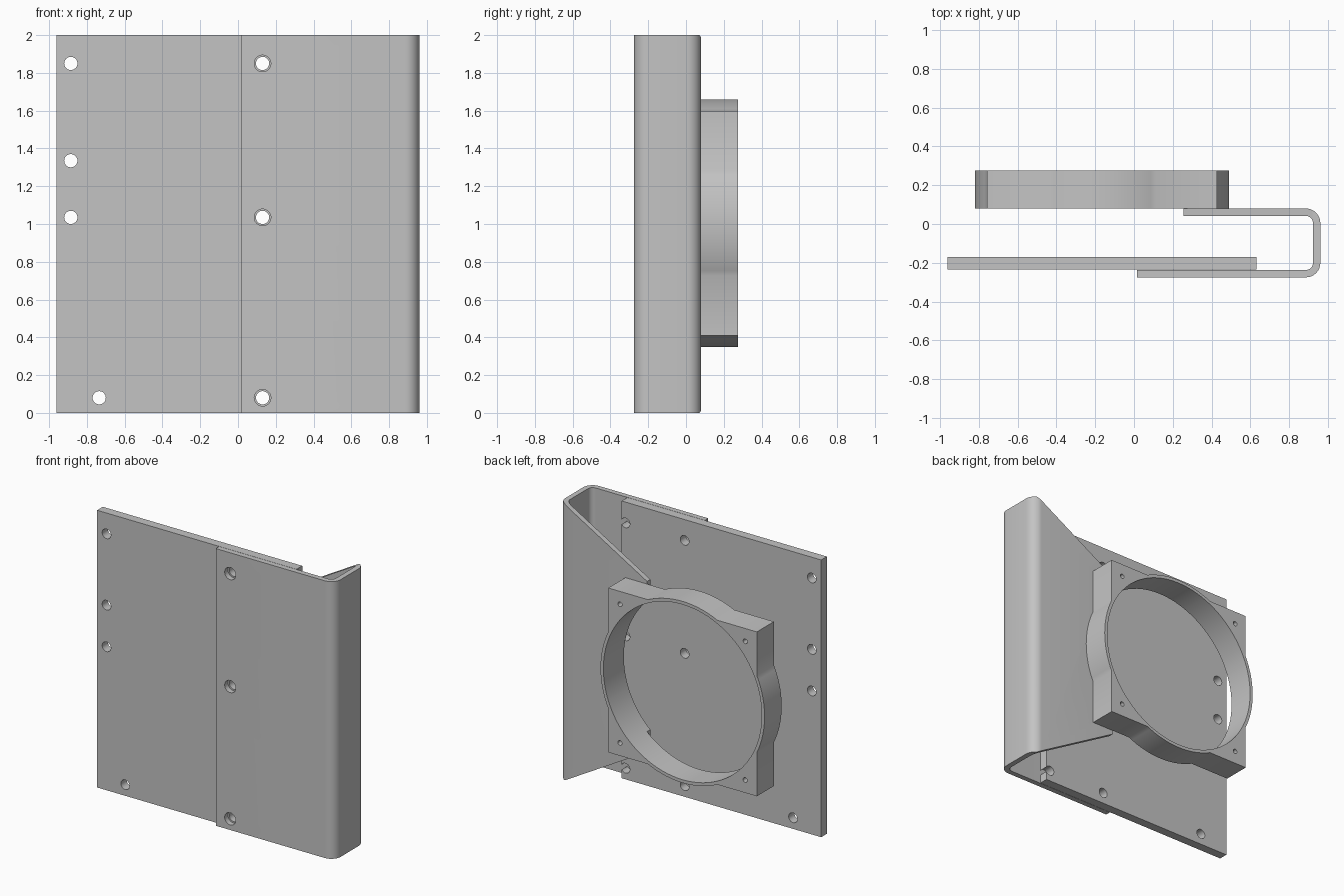
import bpy, bmesh, math
from mathutils import Vector

cube = bpy.data.objects.get("Cube")
if cube:
    bpy.data.objects.remove(cube, do_unlink=True)

grey = bpy.data.materials.new("light grey metal")
grey.use_nodes = True
colour = (0.55, 0.55, 0.55, 1)
grey.diffuse_color = colour
grey.node_tree.nodes["Principled BSDF"].inputs["Base Color"].default_value = colour


def prism(bm, points, offset):
    """Add a closed prism: a flat outline swept along an offset."""
    face = bm.faces.new([bm.verts.new(p) for p in points])
    swept = bmesh.ops.extrude_face_region(bm, geom=[face])["geom"]
    verts = [v for v in swept if isinstance(v, bmesh.types.BMVert)]
    bmesh.ops.translate(bm, verts=verts, vec=offset)


def outline_y(points, y0, y1):
    """Prism along y from an x, z outline."""
    return [(x, y0, z) for x, z in points], Vector((0, y1 - y0, 0))


def circle(x, z, r, sides=32):
    return [(x + r * math.cos(math.tau * i / sides),
             z + r * math.sin(math.tau * i / sides)) for i in range(sides)]


def rectangle(x0, x1, z0, z1):
    return [(x0, z0), (x1, z0), (x1, z1), (x0, z1)]


def make(name, prisms):
    bm = bmesh.new()
    for points, offset in prisms:
        prism(bm, points, offset)
    bmesh.ops.recalc_face_normals(bm, faces=bm.faces)
    mesh = bpy.data.meshes.new(name)
    bm.to_mesh(mesh)
    bm.free()
    mesh.materials.append(grey)
    obj = bpy.data.objects.new(name, mesh)
    bpy.context.collection.objects.link(obj)
    return obj


def combine(obj, prisms, operation="DIFFERENCE"):
    """Apply a boolean with temporary prisms."""
    tool = make("cutter", prisms)
    tool.hide_render = True
    mod = obj.modifiers.new("cut", "BOOLEAN")
    mod.operation, mod.object, mod.solver = operation, tool, "EXACT"
    bpy.context.view_layer.objects.active = obj
    bpy.ops.object.modifier_apply(modifier=mod.name)
    bpy.data.objects.remove(tool, do_unlink=True)


def smooth(obj):
    bpy.ops.object.select_all(action="DESELECT")
    obj.select_set(True)
    bpy.context.view_layer.objects.active = obj
    bpy.ops.object.shade_smooth_by_angle(angle=math.radians(25))


BOLT_Z = (0.08, 1.035, 1.85)
CX, CZ, BORE = -0.165, 1.004, 0.632
screws = [(CX + sx * 0.5, CZ + sz * 0.5) for sx in (-1, 1) for sz in (-1, 1)]

# Flat plate with bolt holes, three of them breaking through its edge
plate = make("mounting_plate", [outline_y(rectangle(-0.96, 0.632, 0, 2), -0.235, -0.17)])
holes = [(-0.885, 1.85), (-0.885, 1.335), (-0.885, 1.035), (-0.735, 0.08)]
holes += [(x, z) for x in (0.13, 0.602) for z in BOLT_Z]
combine(plate, [outline_y(circle(x, z, 0.035), -0.4, 0) for x, z in holes])
smooth(plate)


# Folded sheet bracket: a U profile with rounded bends
def bend(cx, cy, r, start, steps=8):
    return [(cx + r * math.cos(start + math.pi / 2 * i / steps),
             cy + r * math.sin(start + math.pi / 2 * i / steps)) for i in range(steps + 1)]


OUTER, INNER = 0.075, 0.037
bx, low, high = 0.96 - OUTER, -0.275 + OUTER, 0.08 - OUTER
profile = [(0.015, -0.275)]
profile += bend(bx, low, OUTER, -math.pi / 2) + bend(bx, high, OUTER, 0)
profile += [(0.255, 0.08), (0.255, high + INNER)]
profile += bend(bx, high, INNER, 0)[::-1] + bend(bx, low, INNER, -math.pi / 2)[::-1]
profile += [(0.015, low - INNER)]
bracket = make("folded_bracket", [([(x, y, 0) for x, y in profile], Vector((0, 0, 2)))])

# Slanted ends of the rear flange, its round cutout and the holes
slope = math.tan(math.radians(30))
wedge = [(0.92 + 0.1 / slope, 2.1), (0.2, 2.1), (0.2, 2 - 0.72 * slope)]
cuts = [outline_y(w, 0.006, 0.2) for w in (wedge, [(x, 2 - z) for x, z in wedge])]
cuts += [outline_y(circle(CX, CZ, BORE, 96), 0.006, 0.2)]
cuts += [outline_y(circle(x, z, 0.017, 16), 0.006, 0.2) for x, z in screws if x > 0]
cuts += [outline_y(circle(0.13, z, 0.044), -0.4, -0.1) for z in BOLT_Z]
combine(bracket, cuts)
smooth(bracket)

# Square frame with a round rim bulging past its sides
half = 0.593
frame = make("fan_frame", [outline_y(
    rectangle(CX - half, CX + half, CZ - half, CZ + half), 0.08, 0.275)])
combine(frame, [outline_y(circle(CX, CZ, 0.655, 96), 0.08, 0.275)], "UNION")
combine(frame, [outline_y(circle(CX, CZ, BORE, 96), 0, 0.4)]
        + [outline_y(circle(x, z, 0.017, 16), 0, 0.4) for x, z in screws])
smooth(frame)
